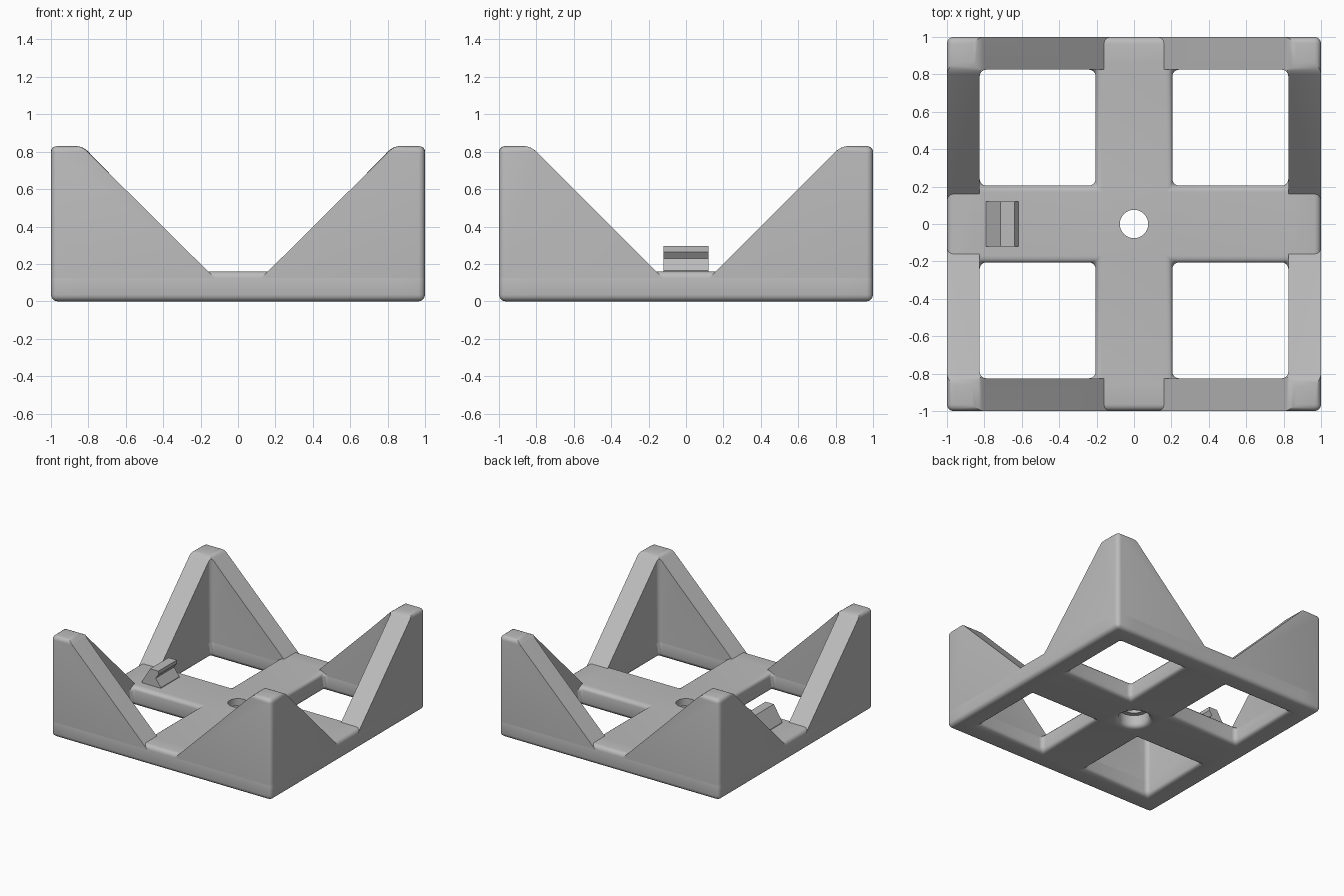
import bpy, bmesh, math
from mathutils import Vector

R = 0.035             # edge rounding
PLATE = 0.16          # height of the cross-shaped base
TOP = 0.83            # height of the corner posts
INNER = 0.825         # inside face of the walls
BEAM = 0.205          # half width of the cross beams

cube = bpy.data.objects.get("Cube")
if cube:
    bpy.data.objects.remove(cube, do_unlink=True)

grey = bpy.data.materials.new("plain_grey")
grey.use_nodes = True
grey.diffuse_color = (0.5, 0.5, 0.5, 1)
grey.node_tree.nodes["Principled BSDF"].inputs["Base Color"].default_value = grey.diffuse_color


def finish(name, bm):
    """Turn a bmesh into a grey object."""
    bmesh.ops.recalc_face_normals(bm, faces=bm.faces)
    mesh = bpy.data.meshes.new(name)
    bm.to_mesh(mesh)
    bm.free()
    mesh.materials.append(grey)
    obj = bpy.data.objects.new(name, mesh)
    bpy.context.collection.objects.link(obj)
    return obj


def box(lo, hi):
    bm = bmesh.new()
    bmesh.ops.create_cube(bm, size=1)
    lo, hi = Vector(lo), Vector(hi)
    for v in bm.verts:
        v.co = [(a + b) / 2 + c * (b - a) for a, b, c in zip(lo, hi, v.co)]
    return bm


def round_edges(bm, test, segments=4):
    edges = [e for e in bm.edges if test(e)]
    bmesh.ops.bevel(bm, geom=edges, offset=R, segments=segments, profile=0.5,
                    affect='EDGES', clamp_overlap=True)


def activate(obj):
    bpy.ops.object.select_all(action='DESELECT')
    obj.select_set(True)
    bpy.context.view_layer.objects.active = obj


def cut(obj, cutter):
    mod = obj.modifiers.new("cut", 'BOOLEAN')
    mod.operation, mod.solver, mod.object = 'DIFFERENCE', 'EXACT', cutter
    activate(obj)
    bpy.ops.object.modifier_apply(modifier=mod.name)
    bpy.data.objects.remove(cutter, do_unlink=True)


def smooth(obj):
    activate(obj)
    bpy.ops.object.shade_smooth_by_angle(angle=math.radians(32))


# Base: square frame with a cross, four rounded openings
steps = [-1, -INNER, -BEAM, BEAM, INNER, 1]
bm = bmesh.new()
grid = [[bm.verts.new((x, y, 0)) for y in steps] for x in steps]
for i in range(5):
    for j in range(5):
        if not (i in (1, 3) and j in (1, 3)):
            bm.faces.new((grid[i][j], grid[i + 1][j], grid[i + 1][j + 1], grid[i][j + 1]))
raised = bmesh.ops.extrude_face_region(bm, geom=bm.faces[:], use_keep_orig=True)
bmesh.ops.translate(bm, vec=(0, 0, PLATE),
                    verts=[g for g in raised["geom"] if isinstance(g, bmesh.types.BMVert)])
bmesh.ops.recalc_face_normals(bm, faces=bm.faces)
round_edges(bm, lambda e: len(e.link_faces) == 2 and e.calc_face_angle() > 1)
base = finish("cross_base", bm)

# Centre hole, wider underneath with a flared rim
profile = [(0, -0.02), (0.15, -0.02), (0.15, 0), (0.132, 0.005), (0.12, 0.017),
           (0.115, 0.035), (0.115, 0.1), (0.076, 0.1), (0.076, 0.2), (0, 0.2)]
bm = bmesh.new()
verts = [bm.verts.new((r, 0, z)) for r, z in profile]
edges = [bm.edges.new(pair) for pair in zip(verts, verts[1:])]
bmesh.ops.spin(bm, geom=verts + edges, cent=(0, 0, 0), axis=(0, 0, 1),
               angle=math.tau, steps=40, use_merge=True)
bmesh.ops.remove_doubles(bm, verts=bm.verts, dist=0.0001)
cut(base, finish("hole_cutter", bm))
smooth(base)

# Corner post with two sloping walls, mirrored to all four corners
low = PLATE - R
bm = box((0, 0, low), (1, 1, TOP))
for normal in ((-1, 0, 1), (0, -1, 1)):
    cutting = bmesh.ops.bisect_plane(bm, geom=bm.verts[:] + bm.edges[:] + bm.faces[:],
                                     plane_co=(0, 0, 0), plane_no=normal, clear_outer=True)
    rim = [g for g in cutting["geom_cut"] if isinstance(g, bmesh.types.BMEdge)]
    bmesh.ops.holes_fill(bm, edges=rim)
bmesh.ops.recalc_face_normals(bm, faces=bm.faces)


def post_edge(e):
    a, b = (v.co for v in e.verts)
    on_top = min(a.z, b.z) > TOP - 0.001
    outer_corner = min(a.x, b.x, a.y, b.y) > 0.999
    return on_top or outer_corner


round_edges(bm, post_edge)
walls = finish("corner_walls", bm)

bm = box((-0.5, -0.5, -0.5), (INNER, INNER, 1.5))
round_edges(bm, lambda e: all(v.co.x > 0.8 and v.co.y > 0.8 for v in e.verts))
cut(walls, finish("cavity_cutter", bm))
mirror = walls.modifiers.new("four_corners", 'MIRROR')
mirror.use_axis = (True, True, False)
mirror.use_mirror_merge = False
activate(walls)
bpy.ops.object.modifier_apply(modifier=mirror.name)
smooth(walls)

# Small hooked clip on one beam
hook = [(-0.79, PLATE - 0.01), (-0.79, 0.17), (-0.715, 0.295), (-0.64, 0.295), (-0.64, 0.265),
        (-0.665, 0.23), (-0.617, 0.165), (-0.617, PLATE - 0.01)]
bm = bmesh.new()
side = bm.faces.new([bm.verts.new((x, -0.12, z)) for x, z in hook])
pulled = bmesh.ops.extrude_face_region(bm, geom=[side], use_keep_orig=True)
bmesh.ops.translate(bm, vec=(0, 0.24, 0),
                    verts=[g for g in pulled["geom"] if isinstance(g, bmesh.types.BMVert)])
finish("hook_clip", bm)
